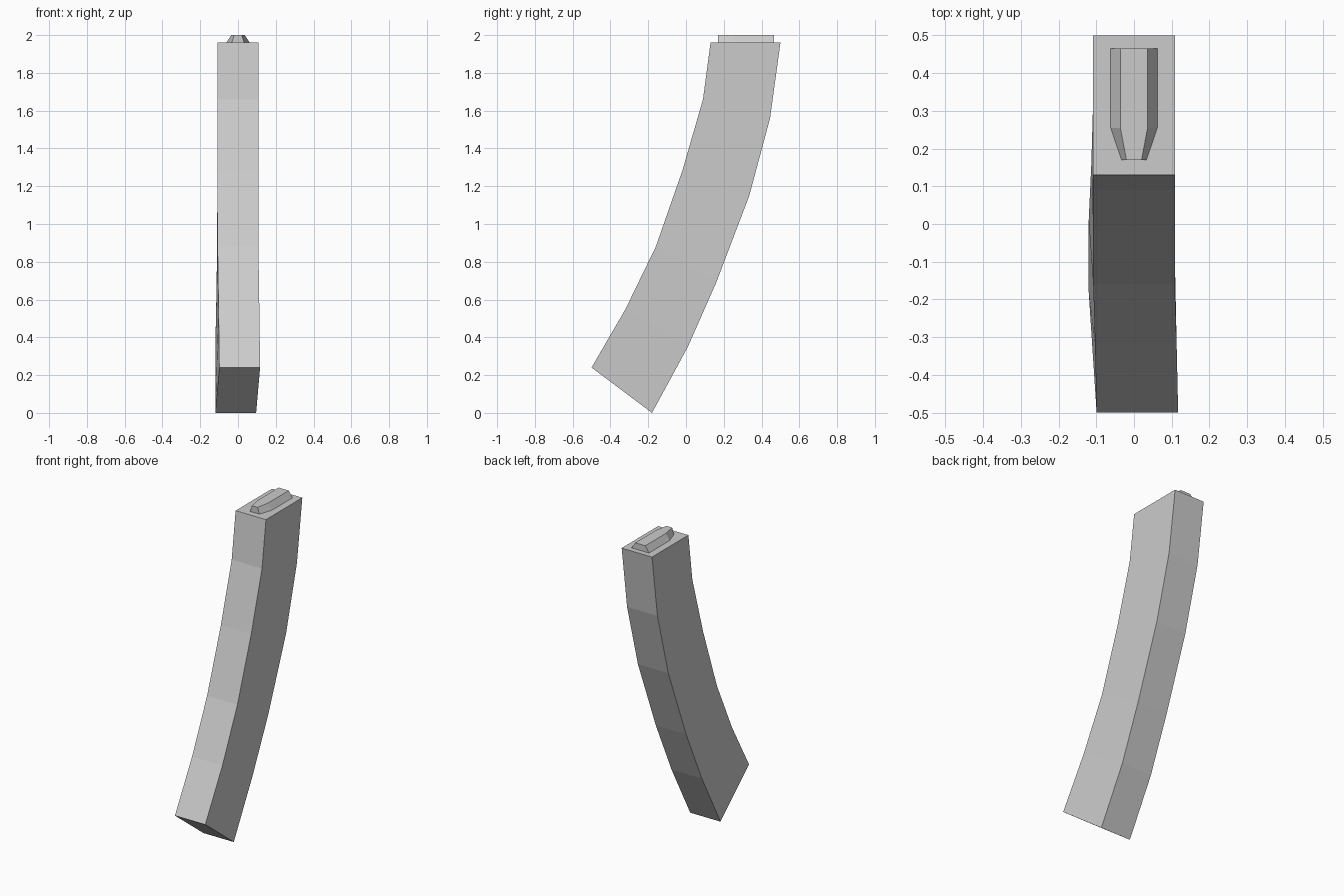
import bpy
import bmesh

cube = bpy.data.objects.get("Cube")
if cube:
    bpy.data.objects.remove(cube, do_unlink=True)

grey = bpy.data.materials.new("plain grey")
grey.use_nodes = True
colour = (0.6, 0.6, 0.6, 1)
grey.diffuse_color = colour
grey.node_tree.nodes["Principled BSDF"].inputs["Base Color"].default_value = colour


def loft(name, rings):
    """Skin a closed solid through rings that have equal point counts."""
    bm = bmesh.new()
    loops = [[bm.verts.new(p) for p in ring] for ring in rings]
    count = len(loops[0])
    for low, high in zip(loops, loops[1:]):
        for i in range(count):
            j = (i + 1) % count
            bm.faces.new((low[i], low[j], high[j], high[i]))
    bm.faces.new(loops[0][::-1])
    bm.faces.new(loops[-1])
    bmesh.ops.recalc_face_normals(bm, faces=bm.faces)
    mesh = bpy.data.meshes.new(name)
    bm.to_mesh(mesh)
    bm.free()
    mesh.materials.append(grey)
    obj = bpy.data.objects.new(name, mesh)
    bpy.context.collection.objects.link(obj)
    return obj


# Curved box body, slightly twisted toward its lower end
HALF = 0.108
# front y, front z, front x shift, back y, back z, back x shift
stations = [
    (-0.50, 0.24, 0.009, -0.18, 0.00, -0.012),
    (-0.32, 0.55, 0.005, 0.01, 0.35, -0.012),
    (-0.16, 0.88, 0.0, 0.16, 0.69, -0.005),
    (-0.02, 1.28, 0.0, 0.335, 1.15, 0.0),
    (0.09, 1.66, 0.0, 0.445, 1.56, 0.0),
    (0.13, 1.96, 0.0, 0.50, 1.96, 0.0),
]
loft("curved_body", [
    [(fx - HALF, fy, fz), (fx + HALF, fy, fz), (bx + HALF, by, bz), (bx - HALF, by, bz)]
    for fy, fz, fx, by, bz, bx in stations
])


# Bevelled tab on top, narrowing toward the front
def tab_ring(nose, side, z):
    half = [(nose, 0.17), (side, 0.255), (side, 0.465)]
    return [(x, y, z) for x, y in half] + [(-x, y, z) for x, y in reversed(half)]


loft("top_tab", [tab_ring(0.033, 0.062, 1.96), tab_ring(0.02, 0.036, 2.0)])
